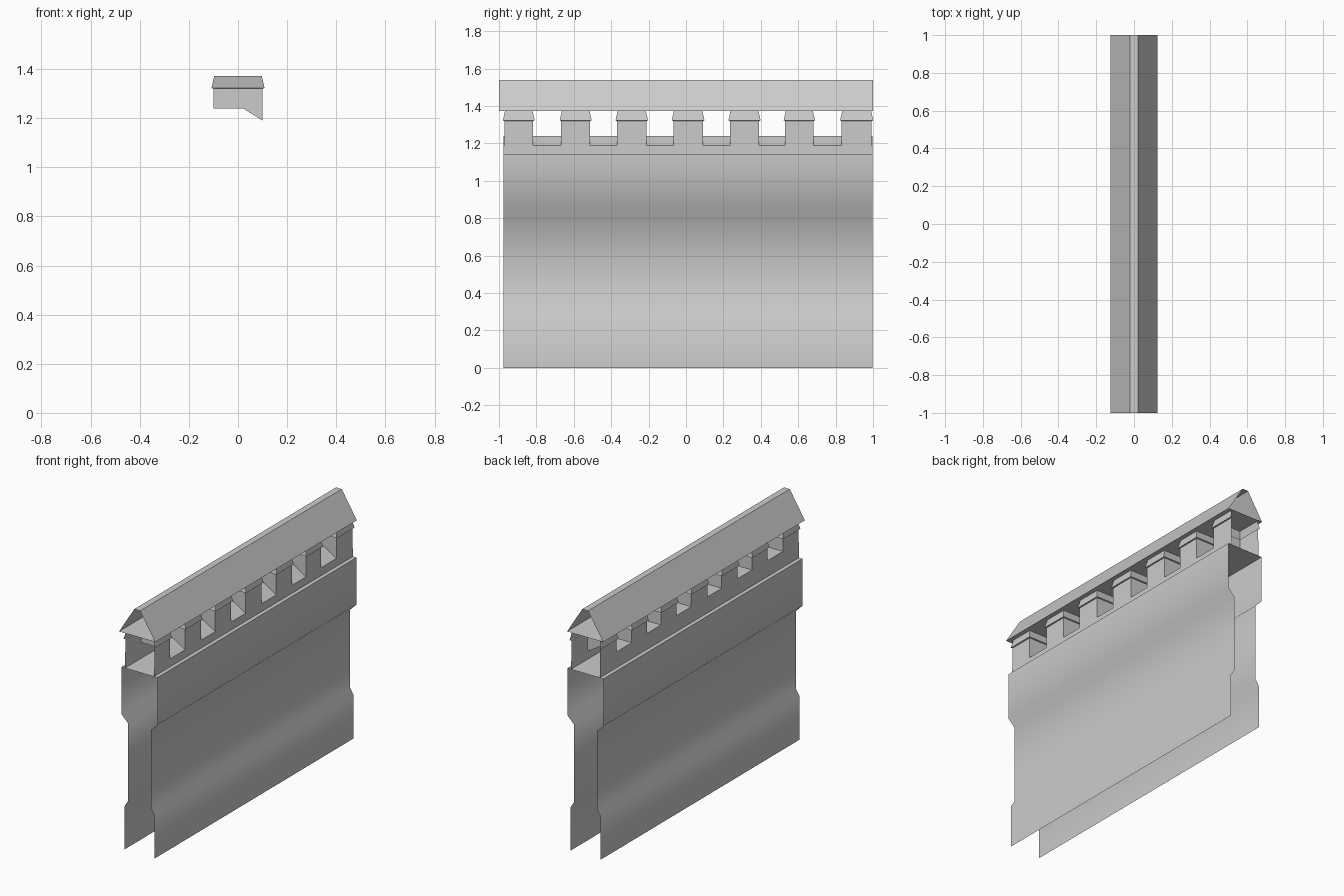
import bpy, bmesh, math

if "Cube" in bpy.data.objects:
    bpy.data.objects.remove(bpy.data.objects["Cube"])

Y0, Y1 = -0.977, 0.997          # ends of the masonry
ROOF_Z = 1.372
HX = 0.1                        # half thickness of the parapet


def make(name, faces, smooth=True):
    """Build one object from faces given as lists of points."""
    bm = bmesh.new()
    for f in faces:
        bm.faces.new([bm.verts.new(p) for p in f])
    bmesh.ops.remove_doubles(bm, verts=bm.verts, dist=0.0005)
    me = bpy.data.meshes.new(name)
    bm.to_mesh(me)
    bm.free()
    ob = bpy.data.objects.new(name, me)
    bpy.context.collection.objects.link(ob)
    if smooth:
        bpy.context.view_layer.objects.active = ob
        ob.select_set(True)
        bpy.ops.object.shade_smooth_by_angle(angle=math.radians(50))
        ob.select_set(False)
    return ob


def sweep(profile, y0, y1):
    """Sheet faces along y from an open (x, z) profile."""
    return [[(a, y0, b), (a, y1, b), (c, y1, d), (c, y0, d)]
            for (a, b), (c, d) in zip(profile, profile[1:])]


# Wall: two flared sheets with an overhang, ledges and parapet base, ends open
wall = [(0.105, 0), (0.105, 0.27), (0.08, 0.31), (0.08, 0.80),
        (0.125, 0.845), (0.125, 1.14), (HX, 1.14)]
right = sweep(wall + [(HX, 1.19)], Y0, Y1)
left = [f[::-1] for f in sweep([(-x, z) for x, z in wall] + [(-HX, 1.24)], Y0, Y1)]
make("right_wall", right)
make("left_wall", left)

# Walkway floor
make("walkway_floor", [[(-HX, Y0, 1.14), (HX, Y0, 1.14), (HX, Y1, 1.14), (-HX, Y1, 1.14)]])

# Merlons with flared caps; the outer ends of the row are open
openings = [(-0.817, -0.667), (-0.512, -0.369), (-0.211, -0.068),
            (0.091, 0.235), (0.391, 0.530), (0.682, 0.832)]
edges = [Y0 + 0.006] + [y for o in openings for y in o] + [Y1 - 0.004]
cap = [(1.32, 0.0), (1.322, 0.008), (ROOF_Z, -0.003)]   # (z, outward offset)

merlons = []
for i in range(0, len(edges), 2):
    a, b = edges[i], edges[i + 1]
    # body panels
    merlons.append([(HX, a, 1.19), (HX, b, 1.19), (HX, b, 1.32), (HX, a, 1.32)])
    merlons.append([(-HX, b, 1.24), (-HX, a, 1.24), (-HX, a, 1.32), (-HX, b, 1.32)])
    outline = [(-HX, 1.24), (0.02, 1.24), (HX, 1.19), (HX, 1.32), (-HX, 1.32)]
    has_a, has_b = i > 0, i + 2 < len(edges)
    if has_a:
        merlons.append([(x, a, z) for x, z in outline])
    if has_b:
        merlons.append([(x, b, z) for x, z in outline[::-1]])
    # cap rings
    for (z0, d0), (z1, d1) in zip(cap, cap[1:]):
        lo, hi = [[(-HX - d, a - d, z), (HX + d, a - d, z),
                   (HX + d, b + d, z), (-HX - d, b + d, z)]
                  for z, d in ((z0, d0), (z1, d1))]
        for k, keep in enumerate((has_a, True, has_b, True)):
            if keep:
                n = (k + 1) % 4
                merlons.append([lo[k], lo[n], hi[n], hi[k]])
make("merlons", merlons)

# Window sills: flat inside, sloping down on the right
sills = []
for a, b in openings:
    sills += [f[::-1] for f in sweep([(-HX, 1.24), (0.02, 1.24), (HX, 1.19)], a, b)]
make("window_sills", [f[::-1] for f in sills], smooth=False)

# Roof: sloped sides, narrow flat ridge, closed underside, open ends
roof = [(0.125, ROOF_Z), (0.02, 1.54), (-0.02, 1.54), (-0.125, ROOF_Z), (0.125, ROOF_Z)]
make("roof", sweep(roof, -1, 1), smooth=False)

# Outward normals on the sheets
for ob in bpy.data.objects:
    bm = bmesh.new()
    bm.from_mesh(ob.data)
    flip = []
    if ob.name in ("right_wall", "left_wall"):
        s = 1 if ob.name == "right_wall" else -1
        flip = [f for f in bm.faces
                if f.normal.x * s < -0.1 or (abs(f.normal.x) < 0.1 and f.normal.z < 0)]
    elif ob.name == "window_sills":
        flip = [f for f in bm.faces if f.normal.z < 0]
    elif ob.name == "roof":
        flip = [f for f in bm.faces
                if (f.calc_center_median().z > ROOF_Z + 0.01) != (f.normal.z > 0)]
    if flip:
        bmesh.ops.reverse_faces(bm, faces=flip)
    bm.to_mesh(ob.data)
    bm.free()
